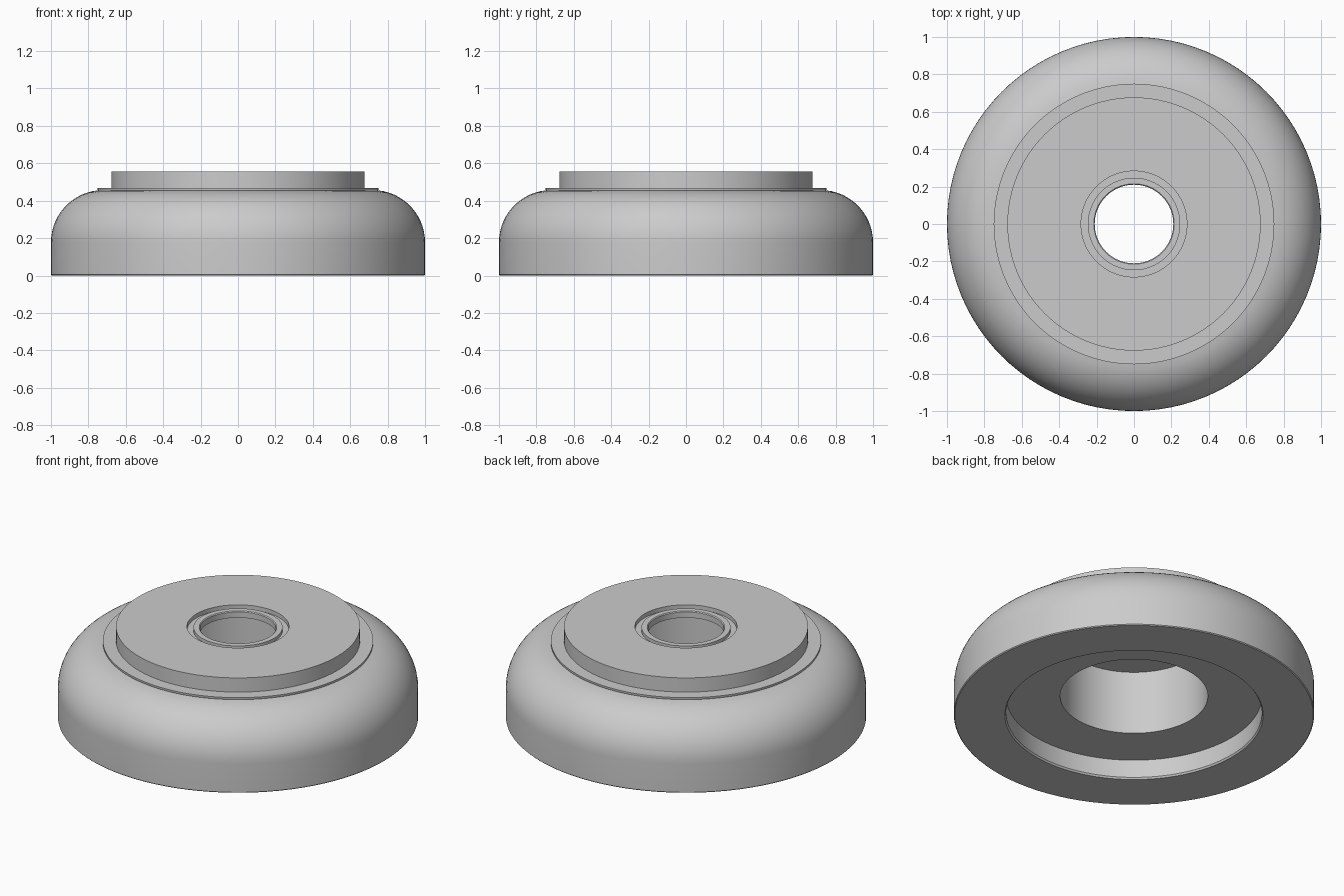
import bpy
import bmesh
from math import cos, sin, radians, tau

SEGMENTS = 96

cube = bpy.data.objects.get("Cube")
if cube:
    bpy.data.objects.remove(cube, do_unlink=True)

grey = bpy.data.materials.new("plain grey")
grey.use_nodes = True
colour = (0.6, 0.6, 0.6, 1)
grey.diffuse_color = colour
grey.node_tree.nodes["Principled BSDF"].inputs["Base Color"].default_value = colour


def lathe(name, profile):
    """Revolve a closed (radius, height) outline about the z axis."""
    bm = bmesh.new()
    rings = []
    for i in range(SEGMENTS):
        a = tau * i / SEGMENTS
        rings.append([bm.verts.new((r * cos(a), r * sin(a), z)) for r, z in profile])
    n = len(profile)
    for i in range(SEGMENTS):
        here, there = rings[i], rings[(i + 1) % SEGMENTS]
        for j in range(n):
            k = (j + 1) % n
            bm.faces.new((here[j], there[j], there[k], here[k]))
    bmesh.ops.recalc_face_normals(bm, faces=bm.faces)
    mesh = bpy.data.meshes.new(name)
    bm.to_mesh(mesh)
    bm.free()
    mesh.materials.append(grey)
    obj = bpy.data.objects.new(name, mesh)
    bpy.context.collection.objects.link(obj)
    bpy.ops.object.select_all(action="DESELECT")
    obj.select_set(True)
    bpy.context.view_layer.objects.active = obj
    bpy.ops.object.shade_smooth_by_angle(angle=radians(30))
    return obj


# Rounded shoulder of the housing
shoulder = [(0.72 + 0.28 * cos(radians(a)), 0.177 + 0.28 * sin(radians(a)))
            for a in range(0, 85, 6)]

# Underside recess and stepped bore
underside = [(0.41, 0.51), (0.41, 0.12), (0.71, 0.12), (0.71, 0.01), (0.717, 0)]

# Raised disc with a shallow groove and a lip around the hole
raised_disc = [(0.75, 0.457), (0.75, 0.468), (0.677, 0.468), (0.677, 0.555),
               (0.283, 0.555), (0.283, 0.53), (0.247, 0.53), (0.247, 0.55),
               (0.215, 0.55), (0.21, 0.545), (0.21, 0.51)]

lathe("round_housing", underside + [(0.995, 0), (1, 0.005)] + shoulder + raised_disc)
